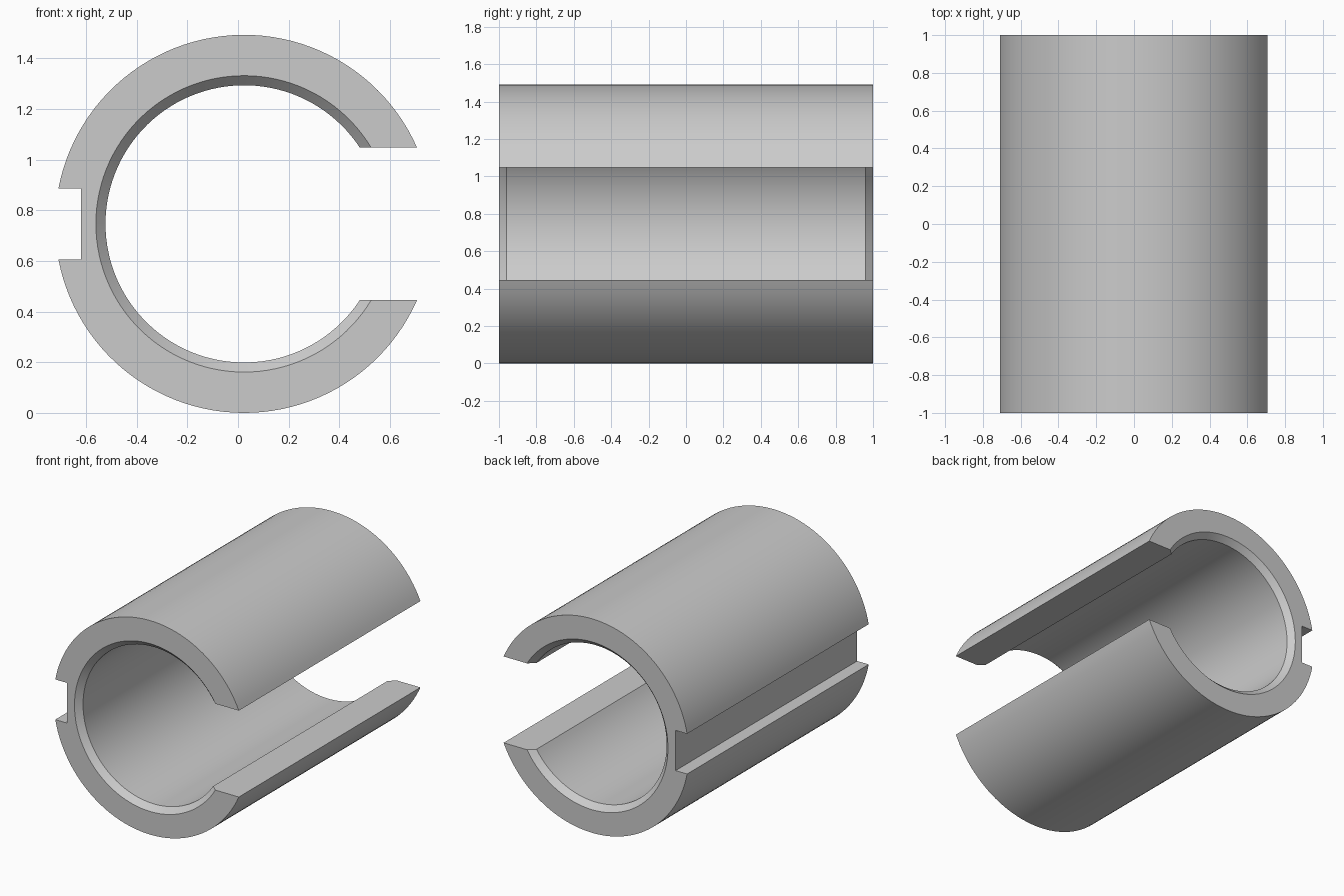
import bpy, bmesh
from math import asin, pi, cos, sin

if "Cube" in bpy.data.objects:
    bpy.data.objects.remove(bpy.data.objects["Cube"])

CX, CZ = 0.024, 0.746              # tube axis
R_OUT, R_IN, R_CH = 0.746, 0.547, 0.585
SLOT, KEY, KEY_X = 0.301, 0.14, -0.62
HALF, CHAMFER = 1.0, 0.04


def arc(r, a0, a1, n):
    return [(CX + r * cos(a0 + (a1 - a0) * i / n), CZ + r * sin(a0 + (a1 - a0) * i / n))
            for i in range(n + 1)]


def inner_arc(r):
    a = asin(SLOT / r)
    return arc(r, a, 2 * pi - a, 96)


bm = bmesh.new()


def ring(points, y):
    return [bm.verts.new((x, y, z)) for x, z in points]


def bridge(a, b):
    for i in range(len(a) - 1):
        bm.faces.new((a[i], a[i + 1], b[i + 1], b[i]))


# Outer outline: upper arc, square keyway, lower arc
a_slot, a_key = asin(SLOT / R_OUT), pi - asin(KEY / R_OUT)
outline = (arc(R_OUT, a_slot, a_key, 48)
           + [(KEY_X, CZ + KEY), (KEY_X, CZ - KEY)]
           + arc(R_OUT, 2 * pi - a_key, 2 * pi - a_slot, 48))
out_f, out_b = ring(outline, -HALF), ring(outline, HALF)
bridge(out_f, out_b)

# Bore with a chamfer at both ends
bore = [ring(inner_arc(r), y) for r, y in (
    (R_CH, -HALF), (R_IN, -HALF + CHAMFER), (R_IN, HALF - CHAMFER), (R_CH, HALF))]
for a, b in zip(bore, bore[1:]):
    bridge(a, b)

# End faces and the two flat lips of the slot
bm.faces.new(out_f + bore[0][::-1])
bm.faces.new(out_b + bore[3][::-1])
for i in (0, -1):
    bm.faces.new([out_f[i], out_b[i]] + [r[i] for r in reversed(bore)])

bmesh.ops.recalc_face_normals(bm, faces=bm.faces)
mesh = bpy.data.meshes.new("split_sleeve")
bm.to_mesh(mesh)
bm.free()
sleeve = bpy.data.objects.new("split_sleeve", mesh)
bpy.context.collection.objects.link(sleeve)
bpy.context.view_layer.objects.active = sleeve
sleeve.select_set(True)
bpy.ops.object.shade_smooth_by_angle(angle=0.4)
